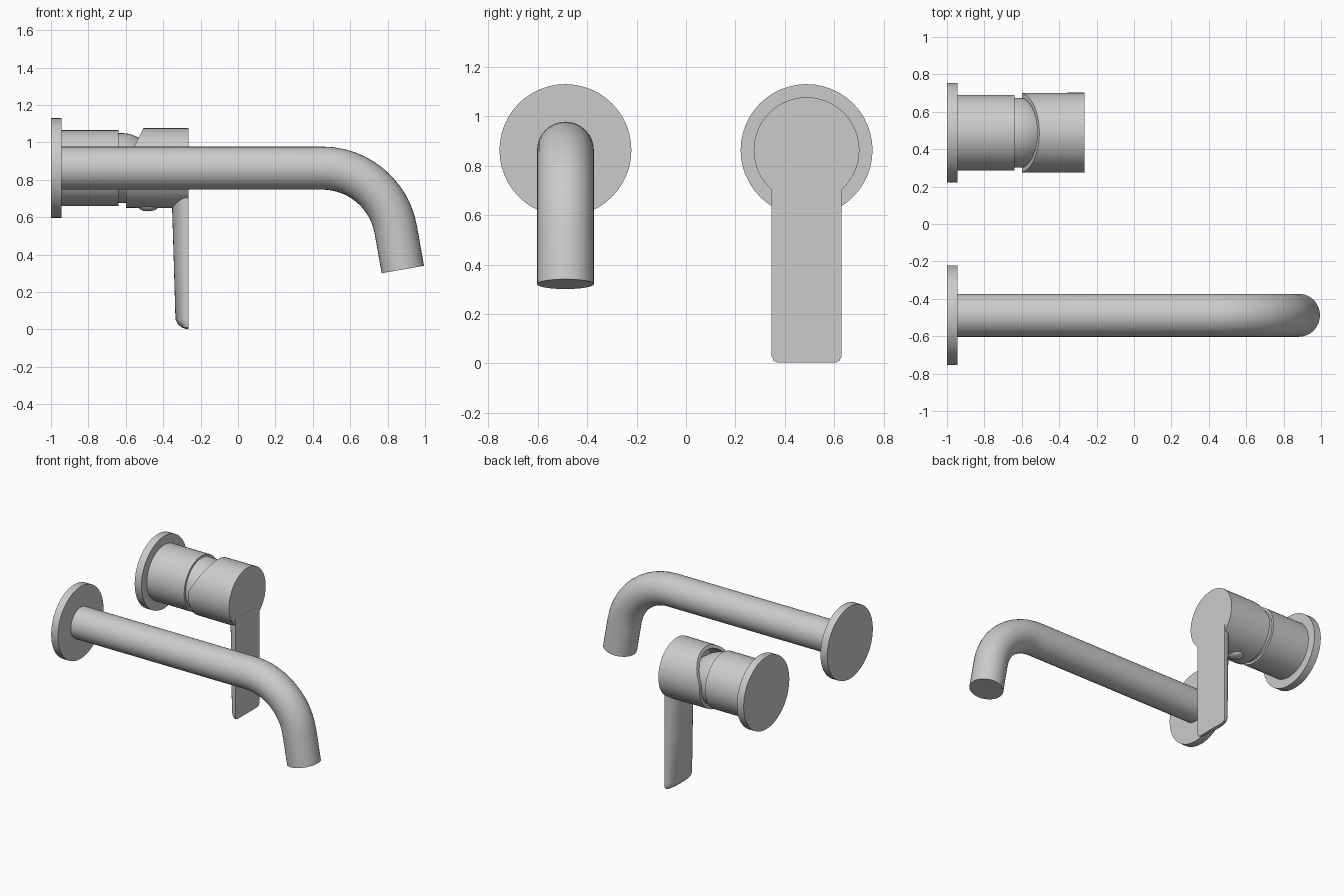
import bpy, bmesh, math
from mathutils import Vector

if "Cube" in bpy.data.objects:
    bpy.data.objects.remove(bpy.data.objects["Cube"])

AXIS_Z = 0.863   # height of both wall fittings
SIDE = 0.488     # distance of each fitting from the middle

metal = bpy.data.materials.new("satin_grey_metal")
metal.use_nodes = True
GREY = (0.6, 0.6, 0.6, 1)
metal.diffuse_color = GREY
metal.node_tree.nodes["Principled BSDF"].inputs["Base Color"].default_value = GREY


def loft(name, rings, smooth=True):
    """Skin a list of equal-length rings and cap both ends."""
    bm = bmesh.new()
    loops = [[bm.verts.new(p) for p in ring] for ring in rings]
    for a, b in zip(loops, loops[1:]):
        for i in range(len(a)):
            j = (i + 1) % len(a)
            bm.faces.new((a[i], a[j], b[j], b[i]))
    bm.faces.new(loops[0][::-1])
    bm.faces.new(loops[-1])
    bmesh.ops.recalc_face_normals(bm, faces=bm.faces)
    mesh = bpy.data.meshes.new(name)
    bm.to_mesh(mesh)
    bm.free()
    mesh.materials.append(metal)
    obj = bpy.data.objects.new(name, mesh)
    bpy.context.collection.objects.link(obj)
    if smooth:
        bpy.ops.object.select_all(action='DESELECT')
        obj.select_set(True)
        bpy.context.view_layer.objects.active = obj
        bpy.ops.object.shade_smooth_by_angle(angle=math.radians(30))
    return obj


def ring(x, radius, y, sides=48, cut=None):
    """Circle around the x axis; cut optionally shifts x by height."""
    pts = []
    for i in range(sides):
        a = math.tau * i / sides
        z = AXIS_Z + radius * math.sin(a)
        pts.append((cut(z) if cut else x, y + radius * math.cos(a), z))
    return pts


def lathe(name, y, profile):
    return loft(name, [ring(x, r, y) for x, r in profile])


# Wall plates
for label, y in (("spout", -SIDE), ("handle", SIDE)):
    lathe(label + "_wall_plate", y, [(-1, 0.267), (-0.945, 0.267)])

# Spout: straight run, 80 degree bend, short straight outlet
TUBE_R, BEND_R, BEND_X = 0.115, 0.4, 0.45
TURN = math.radians(80)
path = [(-0.95, AXIS_Z, 0), (BEND_X, AXIS_Z, 0)]
for k in range(1, 13):
    t = TURN * k / 12
    path.append((BEND_X + BEND_R * math.sin(t), AXIS_Z - BEND_R * (1 - math.cos(t)), t))
ex, ez, _ = path[-1]
path.append((ex + 0.215 * math.cos(TURN), ez - 0.215 * math.sin(TURN), TURN))
spout = []
for x, z, t in path:
    up = Vector((math.sin(t), 0, math.cos(t)))
    side = Vector((0, 1, 0))
    centre = Vector((x, -SIDE, z))
    spout.append([centre + TUBE_R * (math.cos(a) * side + math.sin(a) * up)
                  for a in (math.tau * i / 32 for i in range(32))])
loft("spout", spout)

# Valve sleeve and the rounded neck inside the handle
lathe("valve_sleeve", SIDE, [(-0.95, 0.203), (-0.64, 0.203)])
lathe("valve_neck", SIDE, [(-0.65, 0.187), (-0.6, 0.186), (-0.57, 0.179),
                           (-0.53, 0.163), (-0.48, 0.13), (-0.44, 0.08)])


# Hollow handle cap with its upper rim cut at a slant
def slant(z):
    return max(-0.6, -0.6 + 0.5 * (z - 0.888))


loft("handle_cap", [ring(-0.42, 0.19, SIDE),
                    ring(0, 0.19, SIDE, cut=slant),
                    ring(0, 0.213, SIDE, cut=slant),
                    ring(-0.265, 0.214, SIDE)])

# Lever: flat front, convex back, rounded lower end
FRONT, HALF = -0.2645, 0.142
lever = []
for z, depth, half in ((0.003, 0.012, HALF - 0.025), (0.01, 0.035, HALF - 0.009),
                       (0.028, 0.057, HALF - 0.001), (0.055, 0.07, HALF),
                       (0.4, 0.08, HALF), (0.75, 0.091, HALF)):
    edge = min(0.012, depth * 0.5)
    section = [(FRONT, SIDE + half, z), (FRONT, SIDE - half, z)]
    for i in range(17):
        a = math.pi * i / 16
        section.append((FRONT - edge - (depth - edge) * math.sin(a),
                        SIDE - half * math.cos(a), z))
    lever.append(section)
loft("lever", lever)

# Small screw plug under the handle cap
bpy.ops.mesh.primitive_uv_sphere_add(segments=24, ring_count=12, radius=1,
                                     location=(-0.48, SIDE, 0.656))
plug = bpy.context.object
plug.name = "screw_plug"
plug.scale = (0.052, 0.052, 0.024)
plug.data.materials.append(metal)
bpy.ops.object.shade_smooth()
